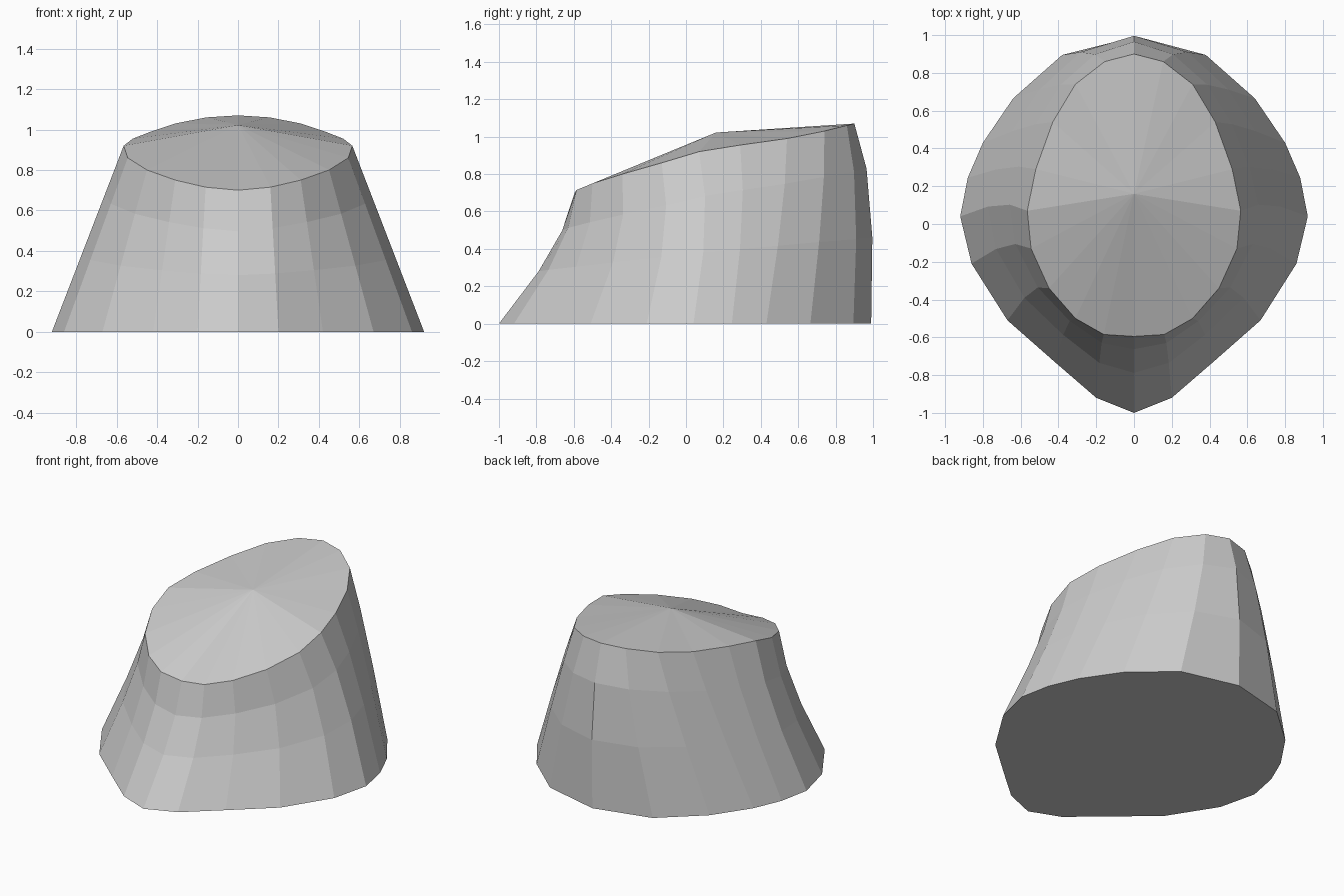
import bpy
import bmesh

if "Cube" in bpy.data.objects:
    bpy.data.objects.remove(bpy.data.objects["Cube"])

# Right-hand half outlines, front to back: base (x, y), rim (x, y, z), middle bulge in y
base = [(0, -1), (.20, -.92), (.42, -.73), (.67, -.51), (.86, -.21), (.92, .04),
        (.88, .245), (.80, .43), (.64, .665), (.38, .895), (0, .99)]
rim = [(0, -.595, .70), (.16, -.585, .715), (.31, -.50, .75), (.45, -.34, .80),
       (.545, -.13, .86), (.565, .07, .92), (.52, .29, .955), (.43, .54, .99),
       (.31, .74, 1.03), (.155, .86, 1.06), (0, .90, 1.07)]
bulge = [.05, .05, .05, .05, .045, .04, .025, .015, .015, .03, .045]


def level(i, k):
    """Point on outline station i at ring k (0 = base, 3 = rim)."""
    back = i / 10
    t = (0, .40 + .03 * back, .71 + .065 * back, 1)[k]
    (bx, by), (rx, ry, rz) = base[i], rim[i]
    y = by + (ry - by) * t + (bulge[i] if k in (1, 2) else 0)
    return bx + (rx - bx) * t, y, rz * t


bm = bmesh.new()

# Mirrored rings, each with 20 corners
rings = []
for k in range(4):
    half = [level(i, k) for i in range(11)]
    other = [(-x, y, z) for x, y, z in half[9:0:-1]]
    rings.append([bm.verts.new(p) for p in half + other])

# Side walls
n = len(rings[0])
for low, high in zip(rings, rings[1:]):
    for i in range(n):
        j = (i + 1) % n
        bm.faces.new((low[i], low[j], high[j], high[i]))

# Flat underside and fanned, sloping top
bm.faces.new(rings[0][::-1])
apex = bm.verts.new((0, .16, 1.022))
for i in range(n):
    bm.faces.new((rings[3][i], rings[3][(i + 1) % n], apex))

bmesh.ops.recalc_face_normals(bm, faces=bm.faces)
mesh = bpy.data.meshes.new("sloped_stump")
bm.to_mesh(mesh)
bm.free()
bpy.context.collection.objects.link(bpy.data.objects.new("sloped_stump", mesh))
